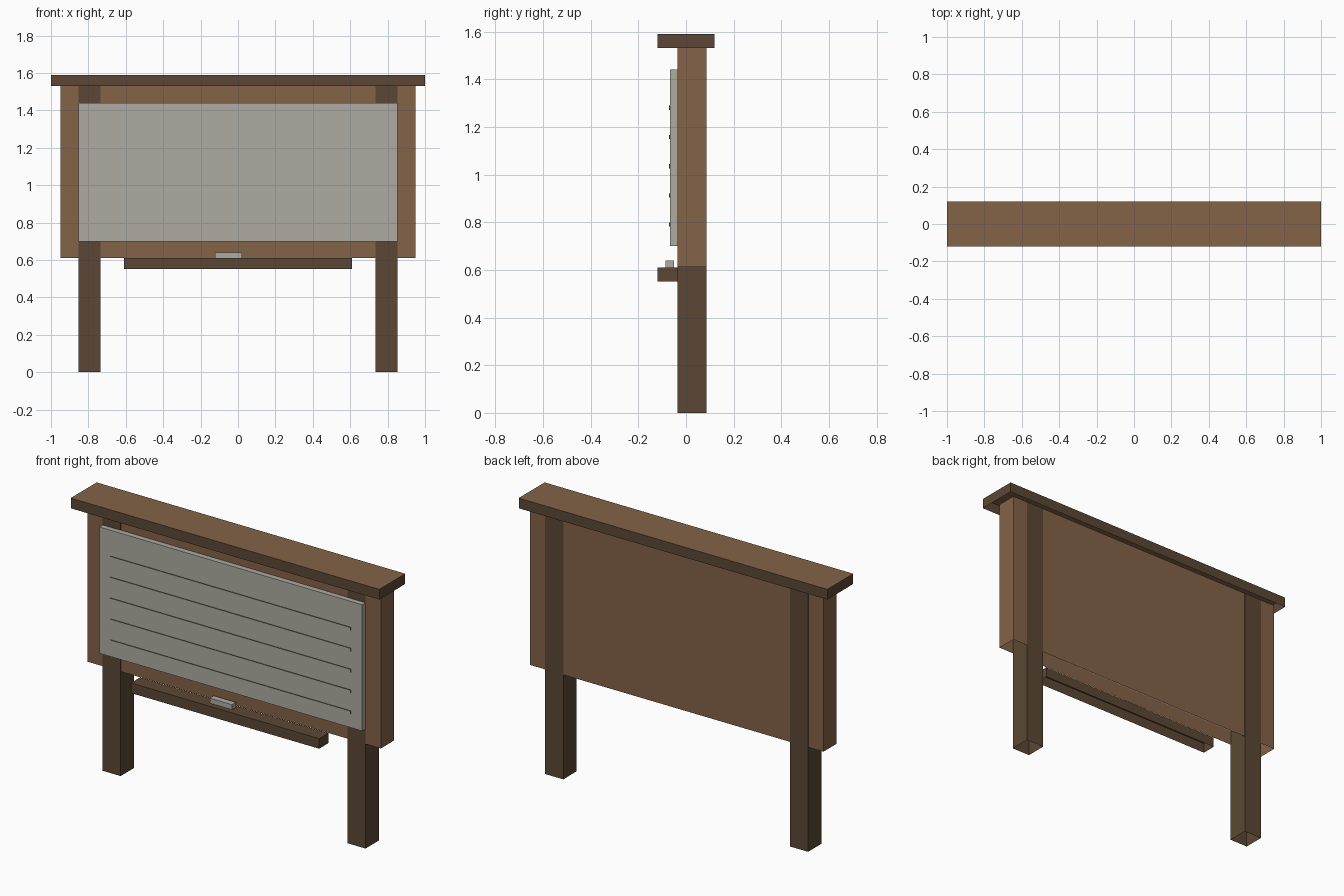
import bpy
import bmesh

if "Cube" in bpy.data.objects:
    bpy.data.objects.remove(bpy.data.objects["Cube"], do_unlink=True)


def make_material(name, rgb):
    mat = bpy.data.materials.new(name)
    mat.use_nodes = True
    color = (*rgb, 1.0)
    mat.diffuse_color = color
    mat.node_tree.nodes["Principled BSDF"].inputs["Base Color"].default_value = color
    return mat


wood = make_material("warm wood", (0.23, 0.124, 0.064))
dark_wood = make_material("dark wood", (0.106, 0.064, 0.035))
pale_grey = make_material("pale grey", (0.42, 0.41, 0.355))


def box(name, x, y, z, mat, open_bottom=False, accent=None, accent_side=None):
    """Box from x, y, z ranges; one side may carry an accent colour."""
    bm = bmesh.new()
    bmesh.ops.create_cube(bm, size=1)
    for v in bm.verts:
        v.co = [lo + (c + 0.5) * (hi - lo) for c, (lo, hi) in zip(v.co, (x, y, z))]
    bm.normal_update()
    if accent:
        for f in bm.faces:
            if f.normal.dot(accent_side) > 0.9:
                f.material_index = 1
    if open_bottom:
        under = [f for f in bm.faces if f.normal.z < -0.9]
        bmesh.ops.delete(bm, geom=under, context="FACES_ONLY")
    mesh = bpy.data.meshes.new(name)
    bm.to_mesh(mesh)
    bm.free()
    mesh.materials.append(mat)
    if accent:
        mesh.materials.append(accent)
    obj = bpy.data.objects.new(name, mesh)
    bpy.context.collection.objects.link(obj)
    return obj


UP = (0, 0, 1)
FRONT = (0, -1, 0)

# Backing panel and the overhanging cap with a lighter top
box("back_panel", (-0.95, 0.95), (-0.035, 0.085), (0.612, 1.535), wood, True)
box("top_cap", (-1, 1), (-0.12, 0.12), (1.53, 1.59), dark_wood, True, wood, UP)

# Posts, running up flush with both panel faces
for side, name in ((1, "left_post"), (-1, "right_post")):
    edges = sorted((side * 0.735, side * 0.852))
    box(name, edges, (-0.0365, 0.0865), (0, 1.535), dark_wood, True)

# Writing board with raised ruled strips
box("writing_board", (-0.852, 0.852), (-0.067, -0.035), (0.70, 1.44), pale_grey)
for i in range(5):
    z = 0.79 + i * 0.1225
    box(f"ruled_strip_{i + 1}", (-0.78, 0.78), (-0.072, -0.066),
        (z - 0.009, z + 0.009), dark_wood, False, pale_grey, FRONT)

# Tray with an eraser on it
box("tray", (-0.61, 0.61), (-0.12, -0.035), (0.552, 0.611), dark_wood, True)
box("eraser", (-0.122, 0.022), (-0.087, -0.05), (0.611, 0.64), pale_grey)
